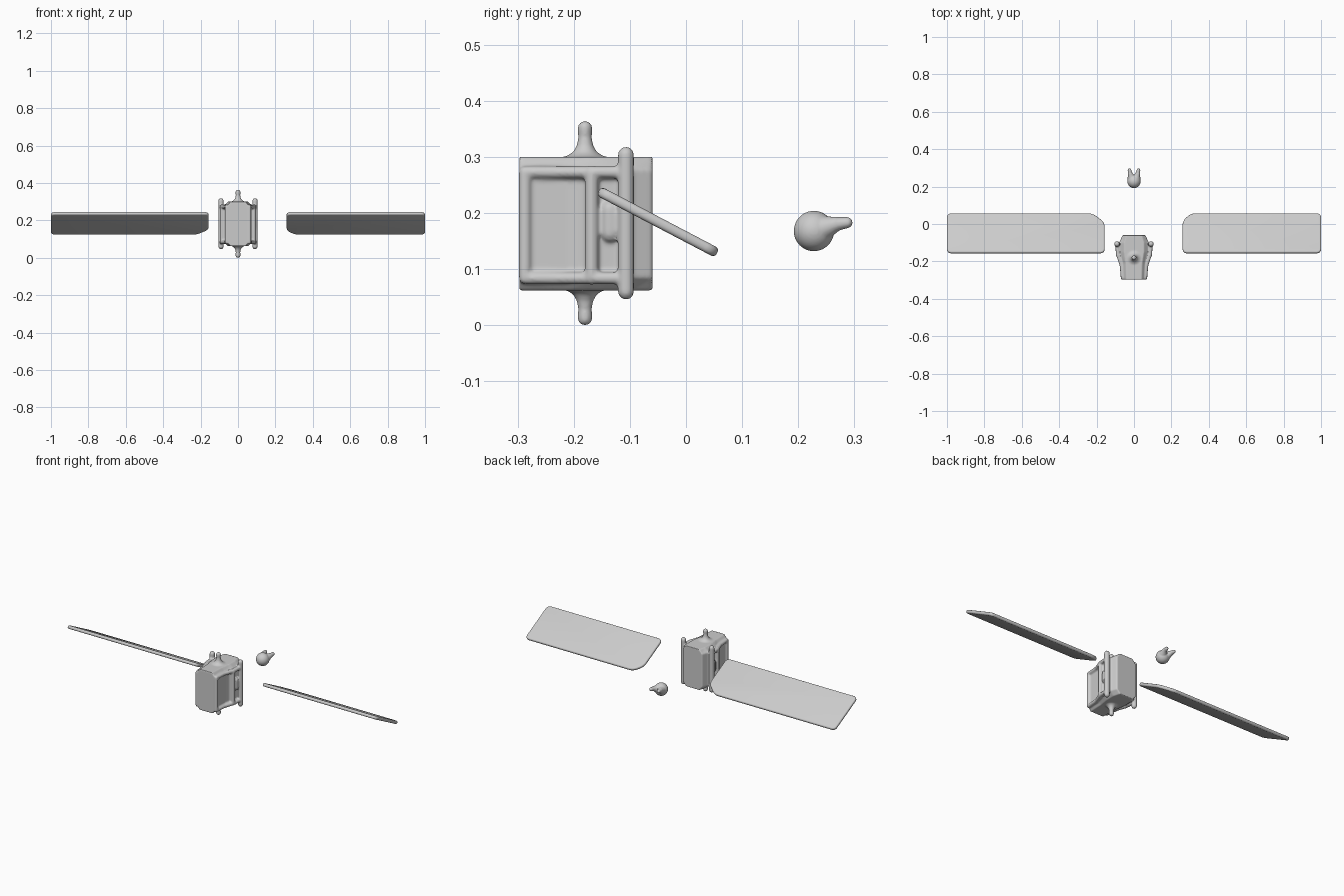
import bpy, bmesh, math
from mathutils import Vector

if "Cube" in bpy.data.objects:
    bpy.data.objects.remove(bpy.data.objects["Cube"])


def finish(bm, name, angle=40):
    bmesh.ops.recalc_face_normals(bm, faces=bm.faces)
    me = bpy.data.meshes.new(name)
    bm.to_mesh(me)
    bm.free()
    ob = bpy.data.objects.new(name, me)
    bpy.context.collection.objects.link(ob)
    bpy.ops.object.select_all(action='DESELECT')
    ob.select_set(True)
    bpy.context.view_layer.objects.active = ob
    bpy.ops.object.shade_smooth_by_angle(angle=math.radians(angle))
    return ob


def lathe(bm, profile, origin, axis, n=20):
    # closed solid of revolution; profile = (radius, distance along axis)
    q = Vector(axis).to_track_quat('Z', 'Y')
    o = Vector(origin)
    rings = []
    for r, h in profile:
        if r == 0:
            rings.append([bm.verts.new(o + q @ Vector((0, 0, h)))] * n)
        else:
            rings.append([bm.verts.new(o + q @ Vector((r * math.cos(a), r * math.sin(a), h)))
                          for a in (2 * math.pi * i / n for i in range(n))])
    for A, B in zip(rings, rings[1:]):
        for i in range(n):
            j = (i + 1) % n
            quad = list(dict.fromkeys([A[i], A[j], B[j], B[i]]))
            bm.faces.new(quad)


def capsule(bm, a, b, ra, rb):
    a, b = Vector(a), Vector(b)
    L = (b - a).length
    arc = [math.pi / 2 * k / 4 for k in range(5)]
    prof = [(ra * math.sin(t), -ra * math.cos(t)) for t in arc]
    prof += [(rb * math.cos(t), L + rb * math.sin(t)) for t in arc]
    prof[0], prof[-1] = (0, -ra), (0, L + rb)
    lathe(bm, prof, a, b - a)


def blend(ob, voxel, iterations):
    # fuse the overlapping pieces into one softly blended skin
    m = ob.modifiers.new("fuse", 'REMESH')
    m.mode = 'VOXEL'
    m.voxel_size = voxel
    m.use_smooth_shade = True
    s = ob.modifiers.new("soften", 'SMOOTH')
    s.factor = 0.5
    s.iterations = iterations


# Body core: plan outline lofted in z, with sloped top and bottom shoulders
bm = bmesh.new()
half = [(0.06, -0.297), (0.064, -0.21), (0.078, -0.15), (0.078, -0.10), (0.062, -0.06)]
plan = half + [(-x, y) for x, y in reversed(half)]
loops = [[bm.verts.new((x * s, y, z)) for x, y in plan]
         for z, s in ((0.062, 0.68), (0.085, 1), (0.277, 1), (0.300, 0.68))]
for A, B in zip(loops, loops[1:]):
    for i in range(len(plan)):
        j = (i + 1) % len(plan)
        bm.faces.new((A[i], A[j], B[j], B[i]))
bm.faces.new(loops[0])
bm.faces.new(loops[-1])

# Top and bottom flared pins
pin = [(0, -0.04), (0.04, -0.04), (0.036, 0), (0.022, 0.008), (0.015, 0.02), (0.012, 0.035),
       (0.013, 0.050), (0.012, 0.058), (0.007, 0.063), (0, 0.064)]
lathe(bm, pin, (0, -0.18, 0.300), (0, 0, 1))
lathe(bm, pin, (0, -0.18, 0.064), (0, 0, -1))

# Side frames and rods
for s in (1, -1):
    for z in (0.084, 0.273):
        path = [(0.060, -0.287), (0.066, -0.22), (0.086, -0.16), (0.090, -0.107)]
        for (x0, y0), (x1, y1) in zip(path, path[1:]):
            capsule(bm, (s * x0, y0, z), (s * x1, y1, z), 0.011, 0.011)
    capsule(bm, (s * 0.060, -0.287, 0.084), (s * 0.060, -0.287, 0.273), 0.011, 0.011)
    capsule(bm, (s * 0.084, -0.168, 0.084), (s * 0.084, -0.168, 0.273), 0.012, 0.012)
    capsule(bm, (s * 0.091, -0.107, 0.060), (s * 0.091, -0.107, 0.304), 0.0145, 0.0145)
    capsule(bm, (s * 0.076, -0.135, 0.165), (s * 0.076, -0.135, 0.205), 0.018, 0.018)
body = finish(bm, "body")
blend(body, 0.004, 4)

# Rear pod: ball with two blunt horns
bm = bmesh.new()
bmesh.ops.create_uvsphere(bm, u_segments=32, v_segments=20, radius=0.036)
bmesh.ops.translate(bm, verts=bm.verts, vec=(0, 0.228, 0.168))
for s in (1, -1):
    capsule(bm, (s * 0.010, 0.238, 0.171), (s * 0.020, 0.266, 0.180), 0.026, 0.014)
    capsule(bm, (s * 0.020, 0.264, 0.180), (s * 0.024, 0.287, 0.183), 0.013, 0.010)
pod = finish(bm, "rear_pod")
blend(pod, 0.0025, 3)


# Panels: rounded tilted slabs, inner rear corner cut off
TILT = -math.atan2(0.109, 0.208)


def panel(name, side, inner, cut_x, cut_v):
    bm = bmesh.new()
    v = 0.119
    pts = [(inner, -v), (1.0, -v), (1.0, v), (inner + cut_x, v), (inner, v - cut_v)]
    face = bm.faces.new([bm.verts.new((side * x, w, 0)) for x, w in pts])
    bmesh.ops.bevel(bm, geom=list(bm.verts), offset=0.022, segments=4,
                    profile=0.5, affect='VERTICES')
    res = bmesh.ops.extrude_face_region(bm, geom=list(bm.faces))
    top = [e for e in res['geom'] if isinstance(e, bmesh.types.BMVert)]
    bmesh.ops.translate(bm, verts=top, vec=(0, 0, 0.018))
    bmesh.ops.translate(bm, verts=bm.verts, vec=(0, 0, -0.009))
    bmesh.ops.recalc_face_normals(bm, faces=bm.faces)
    rim = [e for e in bm.edges if abs(e.verts[0].co.z - e.verts[1].co.z) < 1e-5]
    bmesh.ops.bevel(bm, geom=rim, offset=0.0075, segments=4, profile=0.5, affect='EDGES')
    ob = finish(bm, name)
    ob.location = (0, -0.050, 0.184)
    ob.rotation_euler.x = TILT


panel("left_panel", -1, 0.157, 0.065, 0.055)
panel("right_panel", 1, 0.260, 0.045, 0.045)
